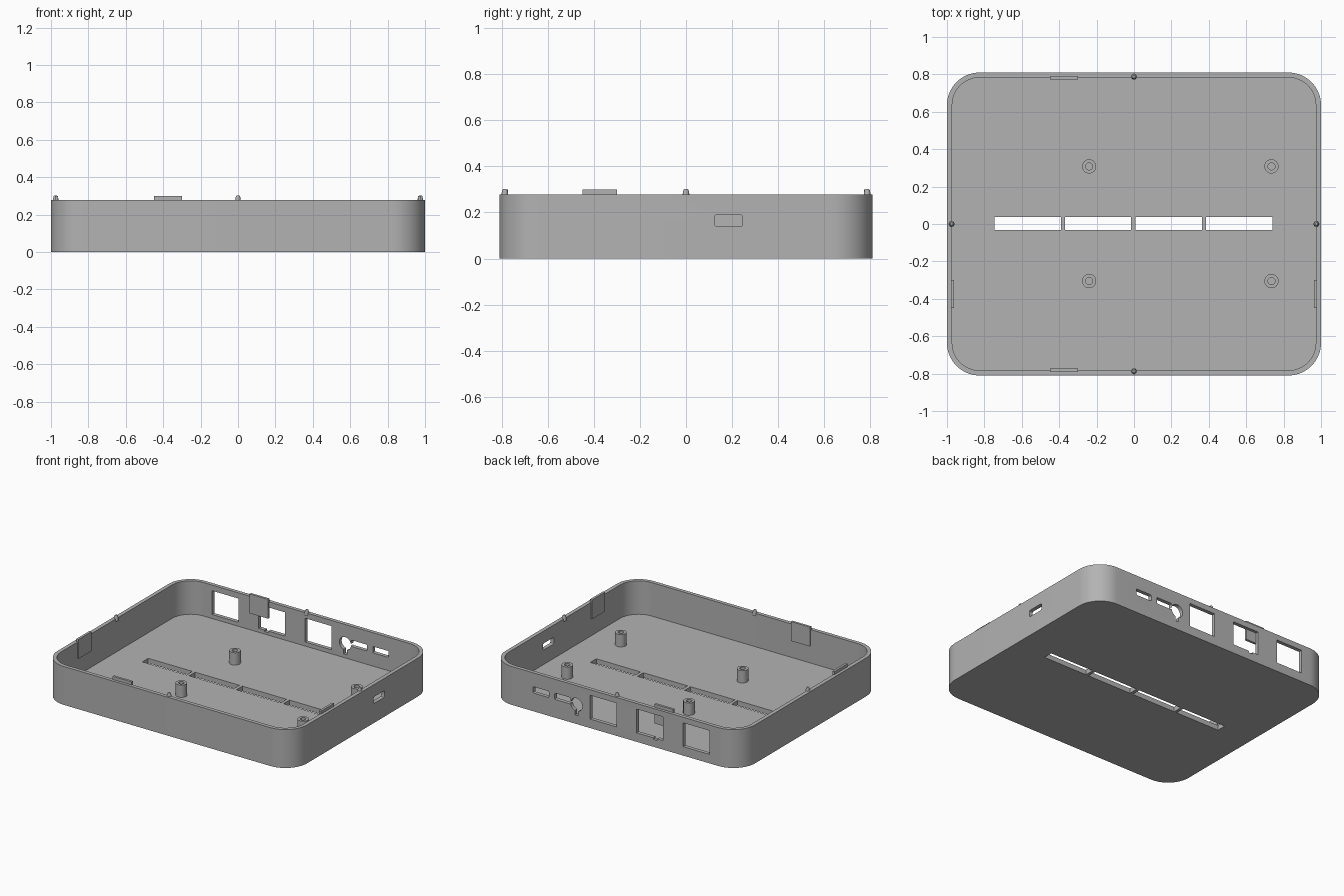
import bpy, bmesh, math
from mathutils import Vector

if "Cube" in bpy.data.objects:
    bpy.data.objects.remove(bpy.data.objects["Cube"])

WALL_X, WALL_Y = 1.0, 0.81      # outer half sizes
INNER_X, INNER_Y = 0.972, 0.783  # inner half sizes
RIM, FLOOR = 0.278, 0.036

grey = bpy.data.materials.new("grey plastic")
grey.diffuse_color = (0.45, 0.45, 0.45, 1)
grey.use_nodes = True
grey.node_tree.nodes["Principled BSDF"].inputs["Base Color"].default_value = grey.diffuse_color


def make(name, bm):
    bmesh.ops.recalc_face_normals(bm, faces=bm.faces)
    mesh = bpy.data.meshes.new(name)
    bm.to_mesh(mesh)
    bm.free()
    ob = bpy.data.objects.new(name, mesh)
    bpy.context.collection.objects.link(ob)
    mesh.materials.append(grey)
    return ob


def smooth(ob):
    bpy.ops.object.select_all(action='DESELECT')
    ob.select_set(True)
    bpy.context.view_layer.objects.active = ob
    bpy.ops.object.shade_smooth_by_angle(angle=math.radians(30))


def rounded_rect(hx, hy, r, steps, cx=0, cy=0):
    pts = []
    for q, (sx, sy) in enumerate([(1, 1), (-1, 1), (-1, -1), (1, -1)]):
        for i in range(steps + 1):
            a = math.pi / 2 * (q + i / steps)
            pts.append((cx + sx * (hx - r) + r * math.cos(a),
                        cy + sy * (hy - r) + r * math.sin(a)))
    return pts


def circle(r, n=32, cx=0, cy=0):
    return [(cx + r * math.cos(2 * math.pi * i / n),
             cy + r * math.sin(2 * math.pi * i / n)) for i in range(n)]


def stack(name, rings, axis='Z'):
    """Skin a stack of (outline, height) rings and cap both ends."""
    place = {'X': lambda u, v, h: (h, u, v),
             'Y': lambda u, v, h: (u, h, v),
             'Z': lambda u, v, h: (u, v, h)}[axis]
    bm = bmesh.new()
    loops = [[bm.verts.new(place(u, v, h)) for u, v in pts] for pts, h in rings]
    n = len(loops[0])
    for a, b in zip(loops, loops[1:]):
        for i in range(n):
            j = (i + 1) % n
            bm.faces.new((a[i], a[j], b[j], b[i]))
    bm.faces.new(loops[0])
    bm.faces.new(loops[-1])
    return make(name, bm)


def box(name, lo, hi):
    bm = bmesh.new()
    bmesh.ops.create_cube(bm, size=1)
    lo, hi = Vector(lo), Vector(hi)
    for v in bm.verts:
        v.co = Vector([(lo[k] + hi[k]) / 2 + v.co[k] * (hi[k] - lo[k]) for k in range(3)])
    return make(name, bm)


# Open tray: floor and rounded walls
outer = rounded_rect(WALL_X, WALL_Y, 0.175, 16)
inner = rounded_rect(INNER_X, INNER_Y, 0.147, 16)
tray = stack("tray", [(outer, 0), (outer, RIM), (inner, RIM), (inner, FLOOR)])

cutters = []
# Vent slots along the middle of the floor
for x in (-0.745, -0.369, 0.009, 0.386):
    cutters.append(box("vent_cutter", (x, -0.031, -0.1), (x + 0.354, 0.037, 0.1)))
# Square ports in the back wall, the middle one with a small notch
for x in (0.095, -0.278, -0.65):
    cutters.append(box("port_cutter", (x - 0.106, 0.7, 0.065), (x + 0.106, 0.9, 0.237)))
cutters.append(box("notch_cutter", (-0.335, 0.7, 0.053), (-0.305, 0.9, 0.075)))
# Small connector slots in the back wall
for x in (0.42, 0.595):
    cutters.append(stack("slot_cutter", [(rounded_rect(0.064, 0.023, 0.008, 3, x, 0.155), h)
                                         for h in (0.7, 0.9)], 'Y'))
# Round hole with a narrow tail
cutters.append(stack("round_cutter", [(circle(0.047, 32, 0.31, 0.14), h) for h in (0.7, 0.9)], 'Y'))
cutters.append(box("tail_cutter", (0.297, 0.7, 0.062), (0.323, 0.9, 0.13)))
# Connector slot in the right wall
cutters.append(stack("side_cutter", [(rounded_rect(0.061, 0.024, 0.008, 3, 0.185, 0.165), h)
                                     for h in (0.9, 1.1)], 'X'))

bpy.context.view_layer.objects.active = tray
for c in cutters:
    mod = tray.modifiers.new("cut", 'BOOLEAN')
    mod.operation = 'DIFFERENCE'
    mod.solver = 'EXACT'
    mod.object = c
    bpy.ops.object.modifier_apply(modifier=mod.name)
    bpy.data.objects.remove(c)
smooth(tray)

# Hollow screw posts
for x in (-0.24, 0.735):
    for y in (-0.305, 0.308):
        ring, hole = circle(0.038, 32, x, y), circle(0.019, 32, x, y)
        smooth(stack("screw_post", [(ring, FLOOR - 0.005), (ring, 0.125),
                                    (hole, 0.125), (hole, FLOOR + 0.002)]))

# Tapered locating pegs on the rim
for x, y in ((0, 0.787), (0, -0.787), (0.975, 0), (-0.975, 0)):
    smooth(stack("rim_peg", [(circle(0.015, 20, x, y), RIM - 0.015),
                             (circle(0.014, 20, x, y), 0.285),
                             (circle(0.011, 20, x, y), 0.298),
                             (circle(0.007, 20, x, y), 0.302)]))

# Snap tabs hanging on the inside of each wall
for s in (-1, 1):
    ys = sorted((s * 0.773, s * 0.790))
    box("snap_tab", (-0.45, ys[0], 0.16), (-0.30, ys[1], 0.30))
    xs = sorted((s * 0.962, s * 0.979))
    box("snap_tab", (xs[0], -0.45, 0.16), (xs[1], -0.30, 0.30))
